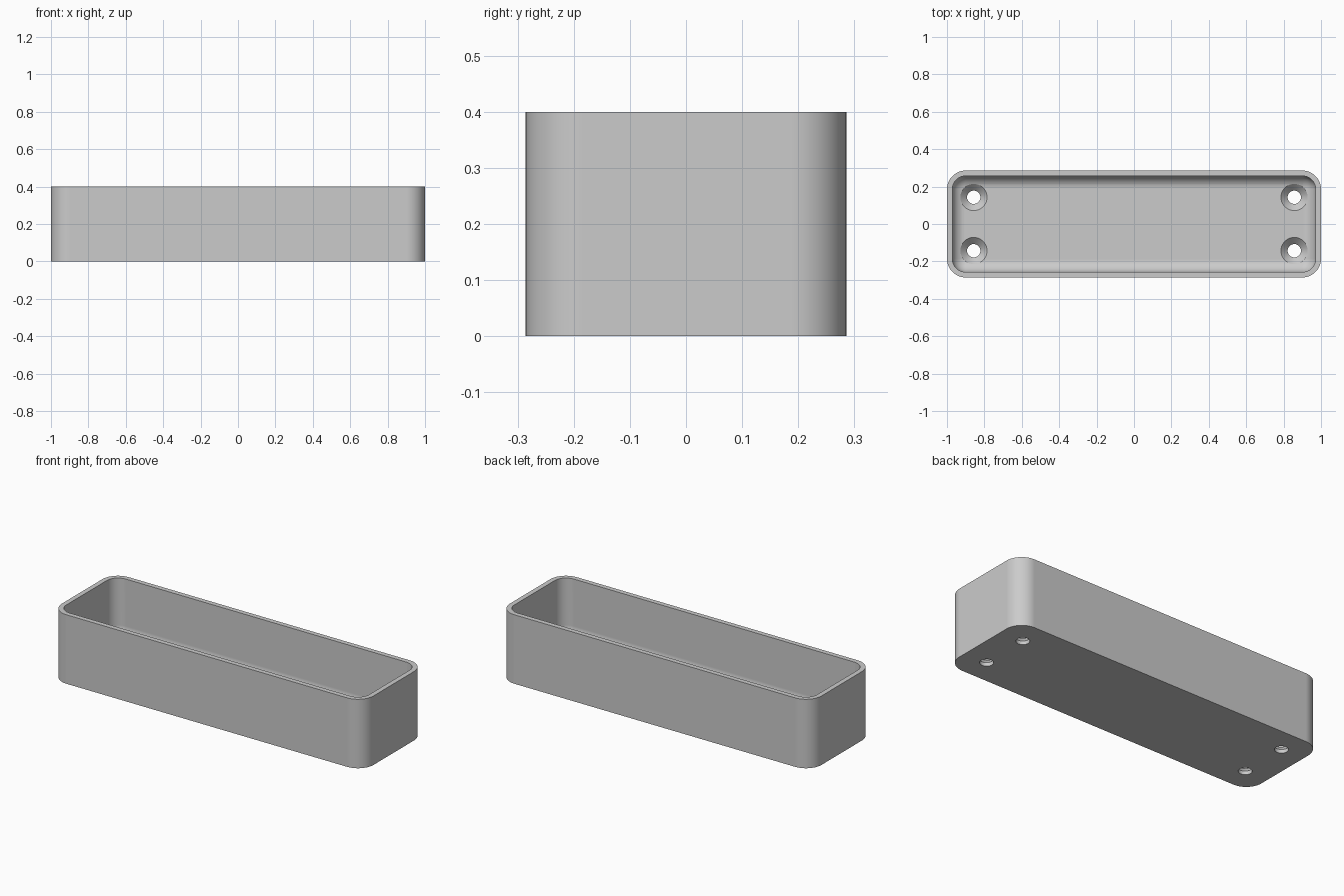
import bpy
import bmesh
from math import cos, sin, pi

cube = bpy.data.objects.get("Cube")
if cube:
    bpy.data.objects.remove(cube, do_unlink=True)

HALF_X, HALF_Y, HEIGHT = 1.0, 0.2857, 0.4
CORNER, WALL, FLOOR = 0.1, 0.0286, 0.057
FILLET = 0.07
STEPS = 12

grey = bpy.data.materials.new("light_grey")
grey.use_nodes = True
colour = (0.6, 0.6, 0.6, 1)
grey.diffuse_color = colour
grey.node_tree.nodes["Principled BSDF"].inputs["Base Color"].default_value = colour


def rounded_ring(bm, inset, z):
    """Rounded rectangle of vertices, inset from the outer wall."""
    radius = CORNER - inset
    verts = []
    for quarter, (sx, sy) in enumerate([(1, 1), (-1, 1), (-1, -1), (1, -1)]):
        for i in range(STEPS + 1):
            a = (quarter + i / STEPS) * pi / 2
            verts.append(bm.verts.new((sx * (HALF_X - CORNER) + radius * cos(a),
                                       sy * (HALF_Y - CORNER) + radius * sin(a), z)))
    return verts


def loft(bm, rings):
    """Join successive rings with quads and cap both ends."""
    for low, high in zip(rings, rings[1:]):
        for i in range(len(low)):
            j = (i + 1) % len(low)
            bm.faces.new((low[i], low[j], high[j], high[i]))
    bm.faces.new(rings[0][::-1])
    bm.faces.new(rings[-1])


def make_object(name, bm):
    bmesh.ops.recalc_face_normals(bm, faces=bm.faces)
    mesh = bpy.data.meshes.new(name)
    bm.to_mesh(mesh)
    bm.free()
    mesh.materials.append(grey)
    obj = bpy.data.objects.new(name, mesh)
    bpy.context.collection.objects.link(obj)
    return obj


# Open tray: outer wall, rim, inner wall, then a fillet down to the floor
bm = bmesh.new()
rings = [rounded_ring(bm, 0, 0), rounded_ring(bm, 0, HEIGHT), rounded_ring(bm, WALL, HEIGHT)]
for i in range(STEPS + 1):
    a = i / STEPS * pi / 2
    rings.append(rounded_ring(bm, WALL + FILLET * (1 - cos(a)),
                              FLOOR + FILLET * (1 - sin(a))))
loft(bm, rings)
tray = make_object("tray", bm)

# Countersunk screw holes near the four corners
bm = bmesh.new()
profile = [(0.0357, -0.05), (0.0357, 0.021), (0.0714, FLOOR), (0.0714, 0.2)]
for x in (-0.857, 0.857):
    for y in (-0.143, 0.143):
        loft(bm, [[bm.verts.new((x + r * cos(i * pi / 24), y + r * sin(i * pi / 24), z))
                   for i in range(48)] for r, z in profile])
cutter = make_object("screw_hole_cutter", bm)
cutter.hide_render = True

cut = tray.modifiers.new("screw_holes", "BOOLEAN")
cut.operation = "DIFFERENCE"
cut.solver = "EXACT"
cut.object = cutter

bpy.ops.object.select_all(action="DESELECT")
tray.select_set(True)
bpy.context.view_layer.objects.active = tray
bpy.ops.object.modifier_apply(modifier=cut.name)
bpy.data.objects.remove(cutter, do_unlink=True)

# Smooth corners with crisp rims
bpy.ops.object.shade_smooth_by_angle()
normals = tray.modifiers.new("even_shading", "WEIGHTED_NORMAL")
normals.keep_sharp = True
